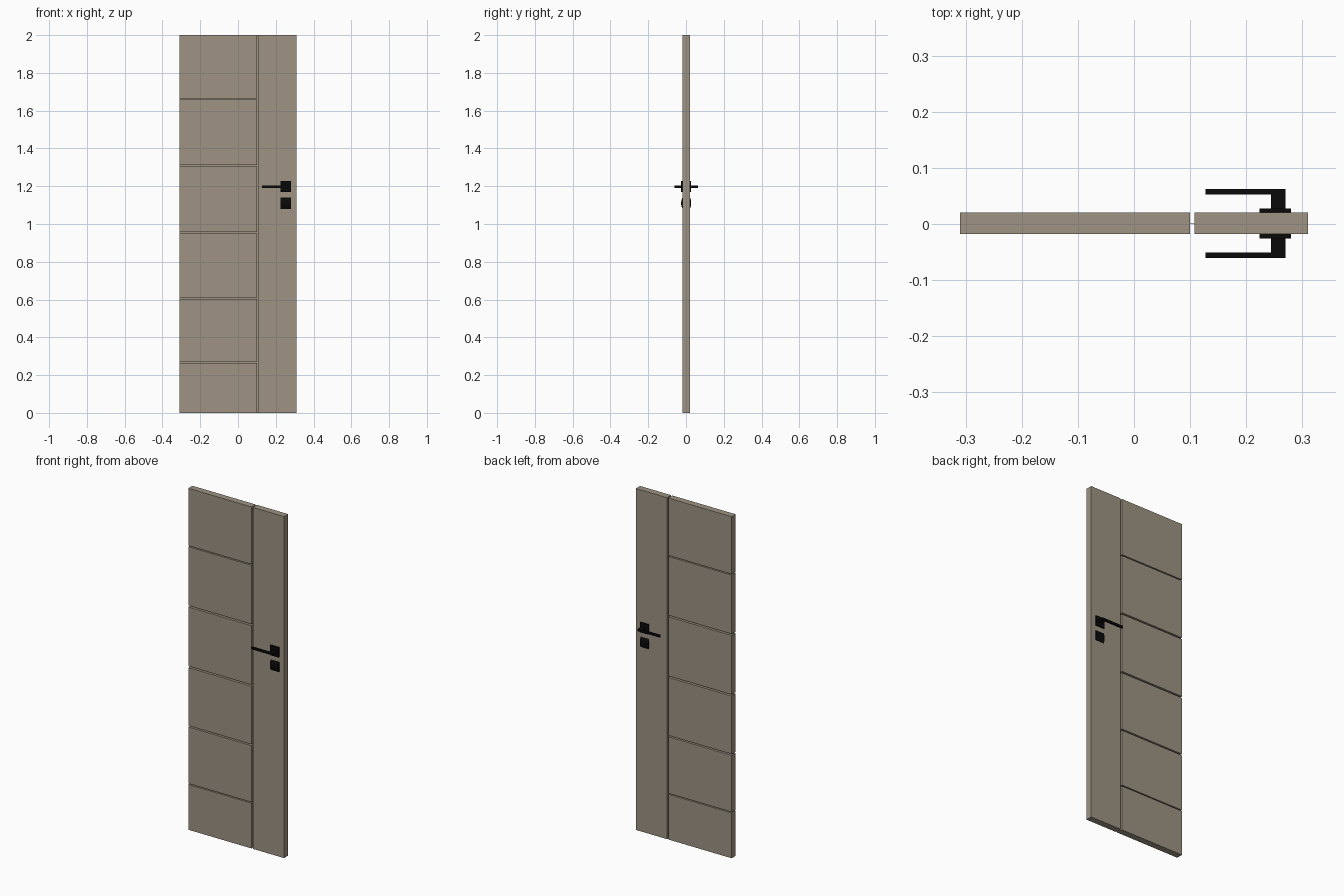
import bpy, bmesh, math

if "Cube" in bpy.data.objects:
    bpy.data.objects.remove(bpy.data.objects["Cube"])


def material(name, rgb):
    m = bpy.data.materials.new(name)
    m.diffuse_color = (*rgb, 1)
    m.use_nodes = True
    m.node_tree.nodes["Principled BSDF"].inputs["Base Color"].default_value = m.diffuse_color
    return m


WOOD = material("taupe_wood", (0.342, 0.292, 0.227))
BLACK = material("black_metal", (0.003, 0.003, 0.003))


def finish(name, bm, mat):
    bmesh.ops.recalc_face_normals(bm, faces=bm.faces)
    me = bpy.data.meshes.new(name)
    bm.to_mesh(me)
    bm.free()
    me.materials.append(mat)
    ob = bpy.data.objects.new(name, me)
    bpy.context.collection.objects.link(ob)
    return ob


def box(name, x, y, z, mat):
    bm = bmesh.new()
    bmesh.ops.create_cube(bm, size=1)
    for v in bm.verts:
        for i, (a, b) in enumerate((x, y, z)):
            v.co[i] = min(a, b) if v.co[i] < 0 else max(a, b)
    return finish(name, bm, mat)


def curved_plate(name, x, y_base, y_peak, z, mat, steps=12):
    # shallow arc profile in the yz plane, extruded along x
    bm = bmesh.new()
    verts = []
    for i in range(steps + 1):
        t = i / steps
        y = y_base + (y_peak - y_base) * (1 - (2 * t - 1) ** 2)
        verts.append(bm.verts.new((x[0], y, z[0] + (z[1] - z[0]) * t)))
    face = bm.faces.new(verts)
    ext = bmesh.ops.extrude_face_region(bm, geom=[face])["geom"]
    moved = [g for g in ext if isinstance(g, bmesh.types.BMVert)]
    bmesh.ops.translate(bm, vec=(x[1] - x[0], 0, 0), verts=moved)
    for f in bm.faces:
        f.smooth = len(f.verts) == 4
    for e in bm.edges:
        if len(e.link_faces) == 2 and e.calc_face_angle(0) > math.radians(35):
            e.smooth = False
    return finish(name, bm, mat)


MID, HALF = 0.0015, 0.019
Y = (MID - HALF, MID + HALF)
CORE = (MID - 0.0005, MID + 0.0005)

# wide side of the door: stacked panels separated by narrow grooves
grooves = [(0.268, 0.006), (0.606, 0.008), (0.954, 0.009), (1.309, 0.009), (1.661, 0.006)]
bottom = 0.0
for i, (z, w) in enumerate(grooves + [(2.0, 0.0)]):
    box(f"panel_{i + 1}", (-0.31, 0.10), Y, (bottom, z - w / 2), WOOD)
    if w:
        box(f"groove_core_{i + 1}", (-0.31, 0.10), CORE, (z - w / 2, z + w / 2), WOOD)
    bottom = z + w / 2

# lock stile and the thin core in the vertical groove
box("lock_stile", (0.108, 0.31), Y, (0, 2), WOOD)
box("vertical_groove_core", (0.10, 0.108), CORE, (0, 2), WOOD)

# handle set on each face
for side, s in (("front", -1), ("back", 1)):
    def y(d):
        return MID * 0.6 + s * d
    surf = MID + s * HALF
    box(f"{side}_handle_rose", (0.224, 0.28), (surf, y(0.0268)), (1.169, 1.227), BLACK)
    box(f"{side}_handle_neck", (0.244, 0.27), (y(0.0268), y(0.052)), (1.191, 1.204), BLACK)
    box(f"{side}_handle_lever", (0.127, 0.27), (y(0.052), y(0.0616)), (1.191, 1.204), BLACK)
    curved_plate(f"{side}_lock_plate", (0.224, 0.28), surf, y(0.0268), (1.08, 1.141), BLACK)
